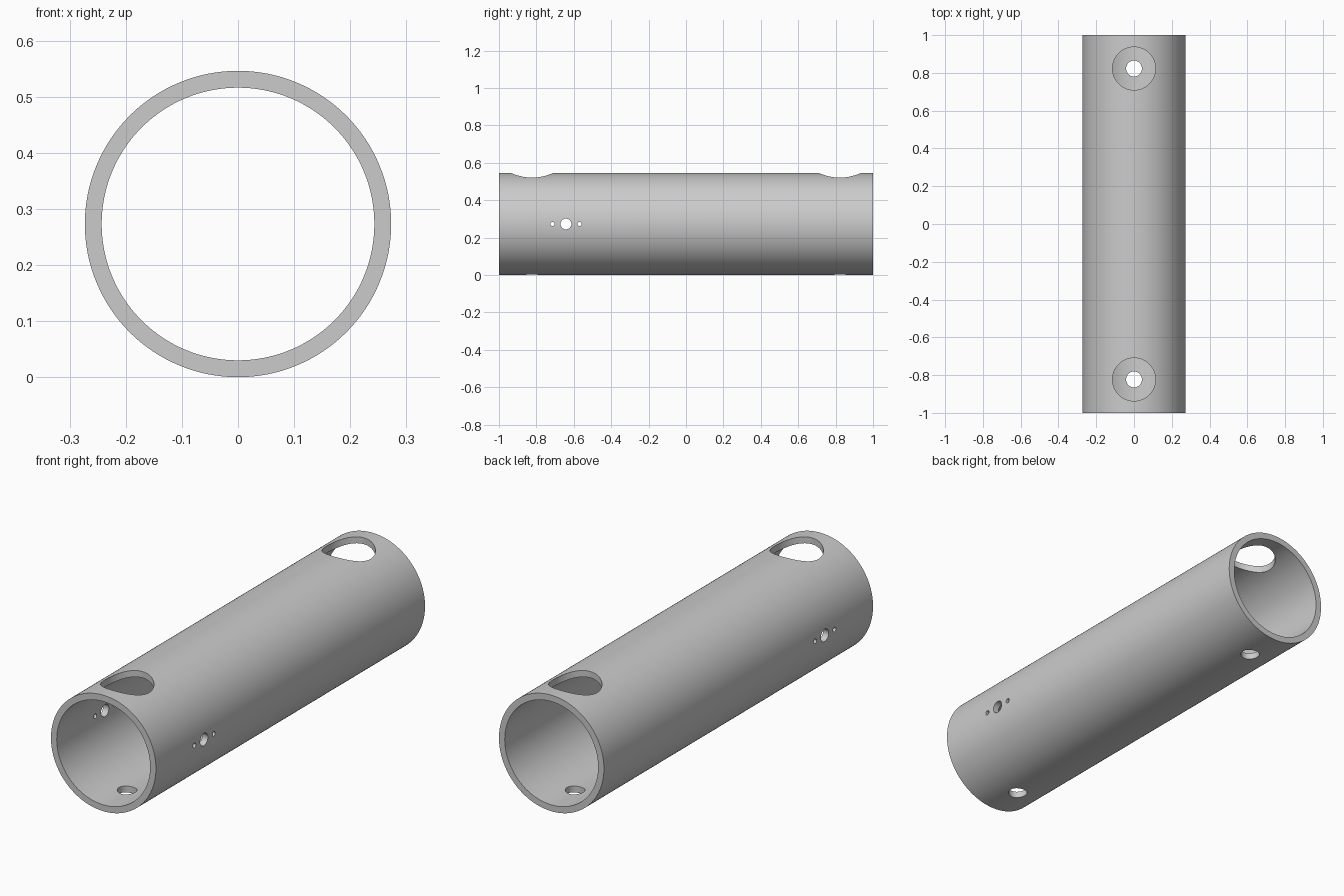
import bpy, bmesh
from math import sin, cos, pi, radians

if "Cube" in bpy.data.objects:
    bpy.data.objects.remove(bpy.data.objects["Cube"])

R_OUT, R_IN, HALF, SEG = 0.273, 0.243, 1.0, 128
CZ = R_OUT


# Hollow tube along y
def make_tube(name):
    bm = bmesh.new()
    profile = [(R_OUT, -HALF), (R_OUT, HALF), (R_IN, HALF), (R_IN, -HALF)]
    rings = [[bm.verts.new((r * cos(2 * pi * i / SEG), y, CZ + r * sin(2 * pi * i / SEG)))
              for i in range(SEG)] for r, y in profile]
    for k in range(4):
        a, b = rings[k], rings[(k + 1) % 4]
        for i in range(SEG):
            j = (i + 1) % SEG
            bm.faces.new((a[i], a[j], b[j], b[i]))
    bmesh.ops.recalc_face_normals(bm, faces=bm.faces)
    mesh = bpy.data.meshes.new(name)
    bm.to_mesh(mesh)
    bm.free()
    obj = bpy.data.objects.new(name, mesh)
    bpy.context.collection.objects.link(obj)
    return obj


# Drill one round hole, then discard the cutter
def drill(target, radius, depth, location, rotation=(0, 0, 0), sides=48):
    bpy.ops.mesh.primitive_cylinder_add(vertices=sides, radius=radius, depth=depth,
                                        location=location, rotation=rotation)
    cutter = bpy.context.object
    cutter.name = "hole_cutter"
    cutter.hide_render = True
    mod = target.modifiers.new("hole", 'BOOLEAN')
    mod.operation, mod.solver, mod.object = 'DIFFERENCE', 'EXACT', cutter
    bpy.context.view_layer.objects.active = target
    bpy.ops.object.modifier_apply(modifier=mod.name)
    bpy.data.objects.remove(cutter, do_unlink=True)


tube = make_tube("tube")

# Wide access holes in the top wall, small bolt holes in the bottom wall
for y in (-0.823, 0.823):
    drill(tube, 0.114, 0.4, (0, y, CZ + 0.25), sides=64)
    drill(tube, 0.042, 0.4, (0, y, CZ - 0.25))

# Cross holes through both side walls
for dy, r in ((0, 0.029), (-0.072, 0.011), (0.072, 0.011)):
    drill(tube, r, 1.0, (0, -0.642 + dy, CZ), (0, radians(90), 0), sides=32)

# Smooth curved walls, crisp rims
bpy.ops.object.select_all(action='DESELECT')
tube.select_set(True)
bpy.context.view_layer.objects.active = tube
bpy.ops.object.shade_smooth_by_angle(angle=radians(30))
